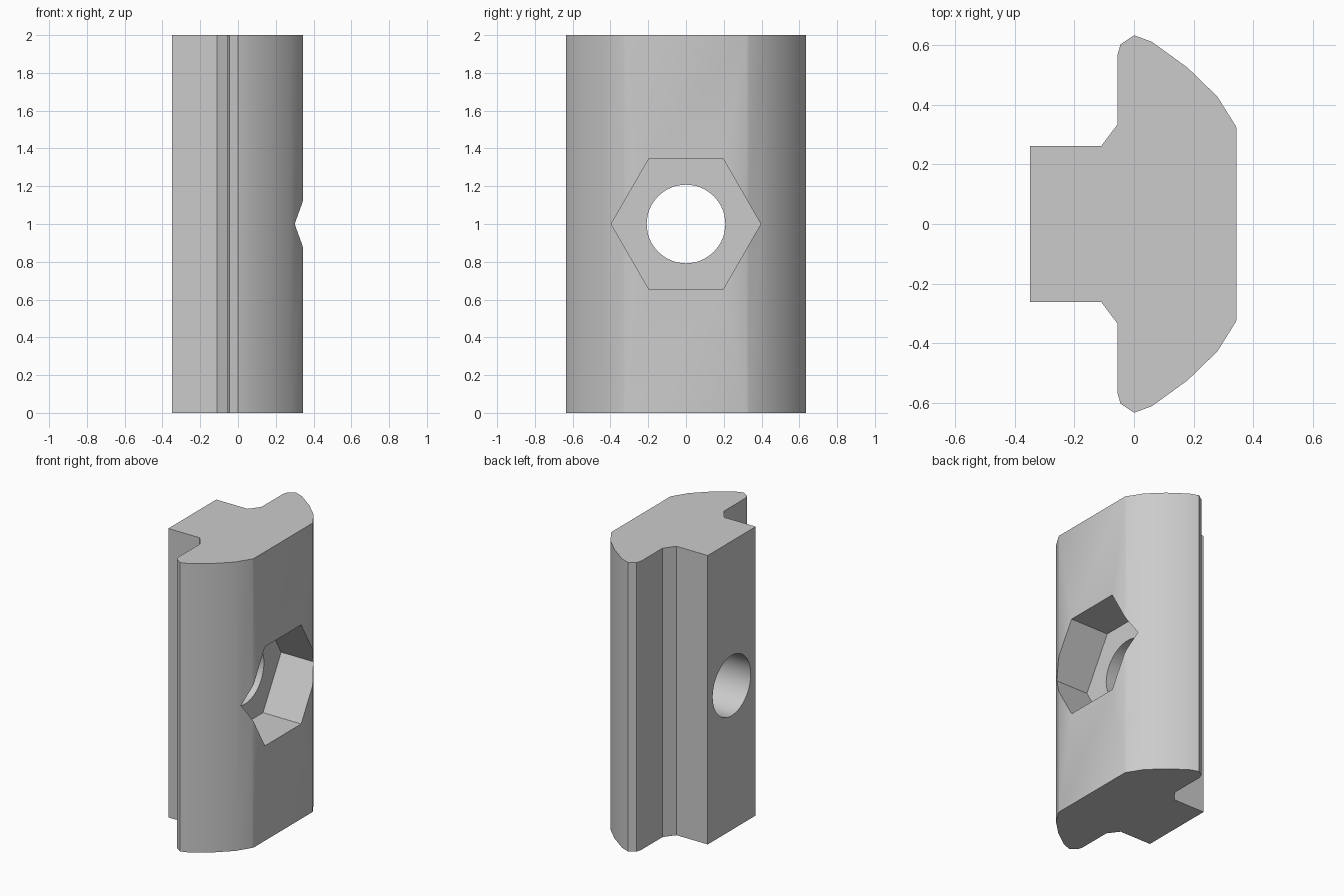
import bpy, bmesh, math
from mathutils import Matrix

cube = bpy.data.objects.get("Cube")
if cube:
    bpy.data.objects.remove(cube, do_unlink=True)

grey = bpy.data.materials.new("plain grey")
grey.use_nodes = True
colour = (0.6, 0.6, 0.6, 1)
grey.diffuse_color = colour
grey.node_tree.nodes["Principled BSDF"].inputs["Base Color"].default_value = colour


def make_object(name, bm):
    bmesh.ops.recalc_face_normals(bm, faces=bm.faces)
    mesh = bpy.data.meshes.new(name)
    bm.to_mesh(mesh)
    bm.free()
    mesh.materials.append(grey)
    obj = bpy.data.objects.new(name, mesh)
    bpy.context.collection.objects.link(obj)
    return obj


def cutter(name, sides, radius, x_from, x_to, turn=0):
    """Prism lying along x at the middle of the bar."""
    bm = bmesh.new()
    place = (Matrix.Translation(((x_from + x_to) / 2, 0, 1))
             @ Matrix.Rotation(math.pi / 2, 4, 'Y') @ Matrix.Rotation(turn, 4, 'Z'))
    bmesh.ops.create_cone(bm, cap_ends=True, segments=sides, radius1=radius,
                          radius2=radius, depth=x_to - x_from, matrix=place)
    obj = make_object(name, bm)
    obj.hide_render = True
    return obj


# T-slot bar: half profile mirrored across y, then extruded upward
half = [(0.345, 0.32), (0.34, 0.332), (0.28, 0.428), (0.18, 0.525), (0.06, 0.612),
        (0.0, 0.634), (-0.045, 0.604), (-0.055, 0.57), (-0.055, 0.335),
        (-0.11, 0.262), (-0.35, 0.262)]
outline = half + [(x, -y) for x, y in reversed(half)]
bm = bmesh.new()
base = bm.faces.new([bm.verts.new((x, y, 0)) for x, y in outline])
top = bmesh.ops.extrude_face_region(bm, geom=[base])["geom"]
bmesh.ops.translate(bm, vec=(0, 0, 2),
                    verts=[v for v in top if isinstance(v, bmesh.types.BMVert)])
bar = make_object("slot_nut_bar", bm)

# Hexagonal nut pocket and round bolt hole
cutters = [cutter("nut_pocket_cutter", 6, 0.396, 0.053, 0.6),
           cutter("bolt_hole_cutter", 64, 0.208, -0.6, 0.5)]
bpy.context.view_layer.objects.active = bar
for tool in cutters:
    mod = bar.modifiers.new(tool.name, 'BOOLEAN')
    mod.operation = 'DIFFERENCE'
    mod.solver = 'EXACT'
    mod.object = tool
    bpy.ops.object.modifier_apply(modifier=mod.name)
for tool in cutters:
    bpy.data.objects.remove(tool, do_unlink=True)

# Smooth curved sides, keep hard edges
bpy.ops.object.select_all(action='DESELECT')
bar.select_set(True)
bpy.ops.object.shade_smooth_by_angle(angle=math.radians(30))
